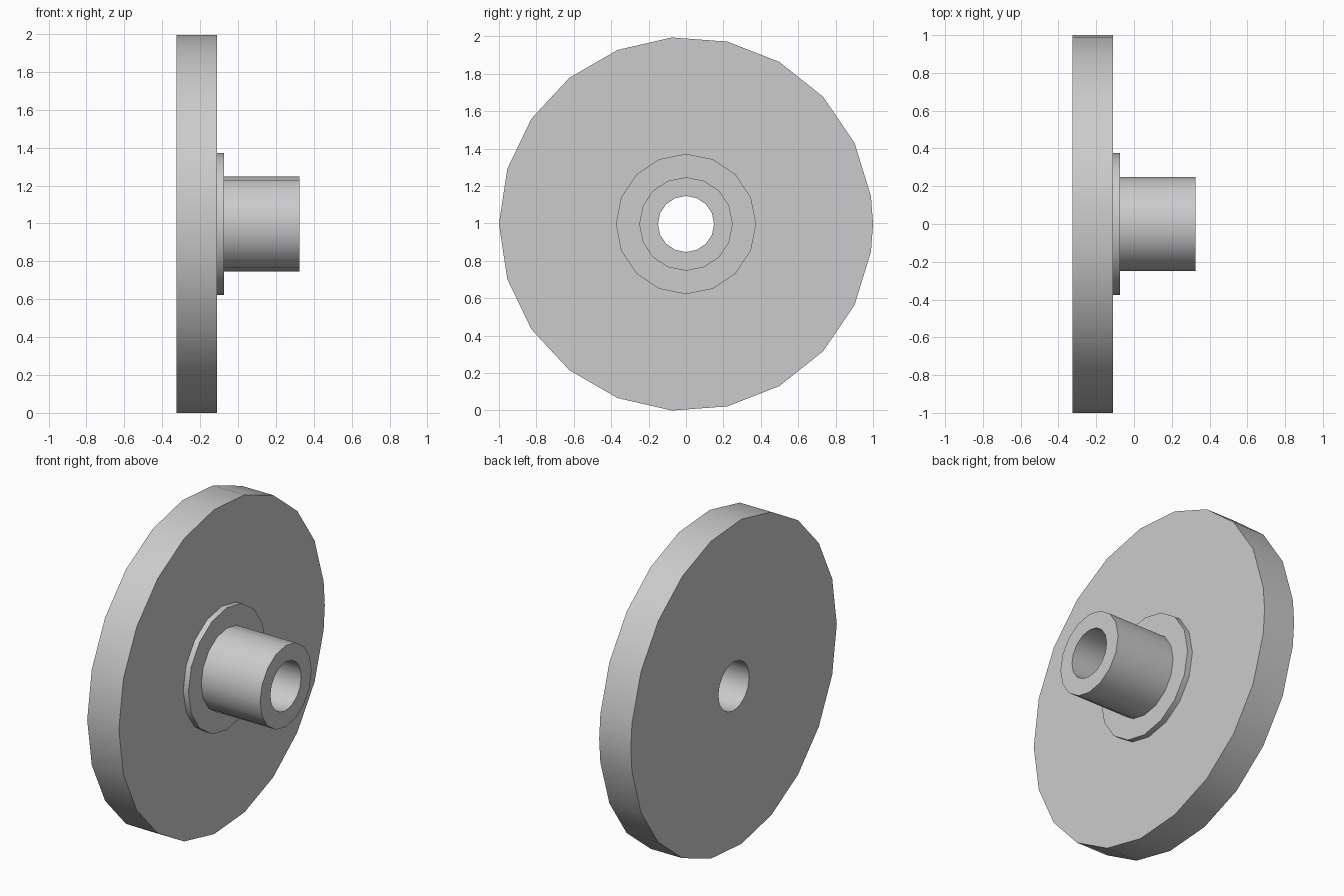
import bpy, bmesh
from math import sin, cos, tau, radians

cube = bpy.data.objects.get("Cube")
if cube:
    bpy.data.objects.remove(cube, do_unlink=True)

AXIS_Z = 0.997

grey = bpy.data.materials.new("plain_grey")
grey.use_nodes = True
colour = (0.6, 0.6, 0.6, 1)
grey.diffuse_color = colour
grey.node_tree.nodes["Principled BSDF"].inputs["Base Color"].default_value = colour

# Angles around the axle: the rim carries one extra seam corner at angle zero
round_angles = [tau * k / 16 for k in range(16)]
rim_angles = [0] + [tau * (k + 0.5) / 21 for k in range(21)]

# Turned profile: position along the axle, radius, corner angles
profile = [
    (-0.325, 0.15, round_angles),   # bore, back
    (-0.325, 1.0, rim_angles),      # disc rim, back
    (-0.11, 1.0, rim_angles),       # disc rim, front
    (-0.11, 0.375, round_angles),   # collar root
    (-0.075, 0.375, round_angles),  # collar face
    (-0.075, 0.25, round_angles),   # hub root
    (0.325, 0.25, round_angles),    # hub end
    (0.325, 0.15, round_angles),    # bore, front
]

bm = bmesh.new()


def ring(x, radius, angles):
    verts = [bm.verts.new((x, radius * cos(a), AXIS_Z + radius * sin(a))) for a in angles]
    edges = [bm.edges.new((v, verts[(i + 1) % len(verts)])) for i, v in enumerate(verts)]
    return verts, edges


rings = [ring(*step) for step in profile]
for i, (verts, edges) in enumerate(rings):
    next_verts, next_edges = rings[(i + 1) % len(rings)]
    n = len(verts)
    if n == len(next_verts):
        # Barrel walls and matching flat rings
        for k in range(n):
            j = (k + 1) % n
            bm.faces.new((verts[k], verts[j], next_verts[j], next_verts[k]))
    else:
        # Flat disc faces between the rim and a smaller circle
        bmesh.ops.triangle_fill(bm, use_beauty=True, edges=edges + next_edges, normal=(1, 0, 0))

bmesh.ops.recalc_face_normals(bm, faces=bm.faces[:])
mesh = bpy.data.meshes.new("disc_with_hub")
bm.to_mesh(mesh)
bm.free()
mesh.materials.append(grey)

wheel = bpy.data.objects.new("disc_with_hub", mesh)
bpy.context.collection.objects.link(wheel)
bpy.ops.object.select_all(action="DESELECT")
wheel.select_set(True)
bpy.context.view_layer.objects.active = wheel
bpy.ops.object.shade_smooth_by_angle(angle=radians(30))
